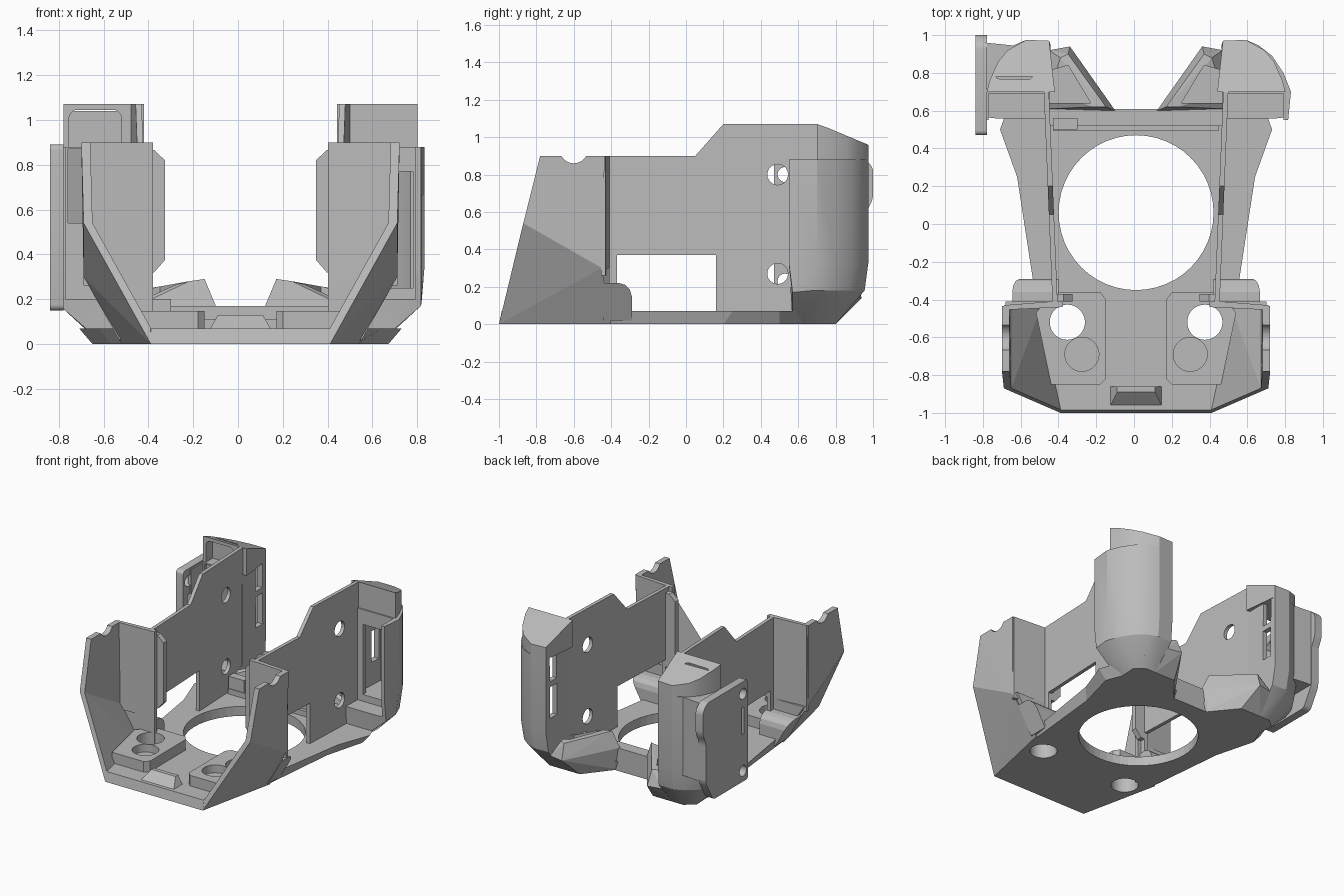
import bpy
import bmesh
import math

if "Cube" in bpy.data.objects:
    bpy.data.objects.remove(bpy.data.objects["Cube"], do_unlink=True)

grey = bpy.data.materials.new("plain grey")
grey.use_nodes = True
COLOUR = (0.5, 0.5, 0.5, 1)
grey.diffuse_color = COLOUR
grey.node_tree.nodes["Principled BSDF"].inputs["Base Color"].default_value = COLOUR

MIDDLE = .011  # plane of symmetry, off centre because of the one-sided fan mount


def finish(bm, name):
    bmesh.ops.translate(bm, verts=bm.verts, vec=(MIDDLE, 0, 0))
    bmesh.ops.recalc_face_normals(bm, faces=bm.faces)
    mesh = bpy.data.meshes.new(name)
    bm.to_mesh(mesh)
    bm.free()
    mesh.materials.append(grey)
    obj = bpy.data.objects.new(name, mesh)
    bpy.context.collection.objects.link(obj)
    return obj


def loft(name, lower, upper):
    """Solid between two matching rings of 3D points."""
    bm = bmesh.new()
    a = [bm.verts.new(p) for p in lower]
    b = [bm.verts.new(p) for p in upper]
    bm.faces.new(a)
    bm.faces.new(b)
    for i in range(len(a)):
        j = (i + 1) % len(a)
        bm.faces.new((a[i], a[j], b[j], b[i]))
    return finish(bm, name)


def prism(name, pts, z0, z1, s=1):
    return loft(name, [(x * s, y, z0) for x, y in pts], [(x * s, y, z1) for x, y in pts])


def hull(name, pts, s=1):
    bm = bmesh.new()
    for x, y, z in pts:
        bm.verts.new((x * s, y, z))
    res = bmesh.ops.convex_hull(bm, input=bm.verts)
    loose = set(res["geom_interior"] + res["geom_unused"])
    bmesh.ops.delete(bm, geom=[v for v in loose if isinstance(v, bmesh.types.BMVert)], context="VERTS")
    bmesh.ops.dissolve_limit(bm, angle_limit=0.01, verts=bm.verts, edges=bm.edges)
    return finish(bm, name)


def box(name, x, y, z, s=1):
    return prism(name, [(x[0], y[0]), (x[1], y[0]), (x[1], y[1]), (x[0], y[1])], z[0], z[1], s)


def rod(axis, a, b, r, lo, hi):
    """Round cutter along z (a, b = x, y) or along x (a, b = y, z)."""
    ring = [(a + r * math.cos(i * math.pi / 24), b + r * math.sin(i * math.pi / 24)) for i in range(48)]
    if axis == "z":
        return prism("cutter", ring, lo, hi)
    return loft("cutter", [(lo, u, v) for u, v in ring], [(hi, u, v) for u, v in ring])


def activate(obj):
    bpy.ops.object.select_all(action="DESELECT")
    bpy.context.view_layer.objects.active = obj
    obj.select_set(True)


def cut(obj, *cutters):
    for c in cutters:
        mod = obj.modifiers.new("cut", "BOOLEAN")
        mod.operation = "DIFFERENCE"
        mod.solver = "EXACT"
        mod.object = c
        activate(obj)
        bpy.ops.object.modifier_apply(modifier=mod.name)
        bpy.data.objects.remove(c, do_unlink=True)


def round_edges(obj, width, axis):
    """Round only the edges running along one axis."""
    bm = bmesh.new()
    bm.from_mesh(obj.data)
    edges = [e for e in bm.edges
             if abs((e.verts[0].co - e.verts[1].co).normalized()[axis]) > 0.95]
    bmesh.ops.bevel(bm, geom=edges, offset=width, segments=5, profile=0.5, affect="EDGES")
    bm.to_mesh(obj.data)
    bm.free()


def smooth(obj):
    activate(obj)
    bpy.ops.object.shade_smooth_by_angle(angle=math.radians(25))


def both(pts, z):
    return [(x, y, z) for x, y in pts] + [(-x, y, z) for x, y in reversed(pts)]


# Floor plate with the large round opening and two lamp holes
low = [(.4, -1), (.52, -.4), (.58, .2), (.66, .5), (.55, .78), (.45, .78), (.14, .61)]
top = [(.4, -.985), (.53, -.4), (.63, .25), (.72, .5), (.6, .84), (.45, .82), (.12, .61)]
base = loft("base_plate", both(low, 0), both(top, .07))
cut(base, rod("z", 0, .06, .41, -.1, .3),
    *[rod("z", x, -.52, .093, -.1, .3) for x in (.364, -.364)])

# Raised ridge behind the opening, with a step in front
box("rear_ridge", (-.46, .46), (.52, .61), (.05, .17))
box("rear_step", (-.44, .44), (.495, .53), (.05, .11))
box("rear_rib", (-.44, -.31), (.5, .56), (.07, .2))

# Sloped front lip
hull("front_lip", [(x * k, y, z) for k in (1, -1)
     for x, y, z in ((.14, -.97, .06), (.14, -.86, .06), (.1, -.89, .13), (.1, -.86, .13))])


def wall_x(y):
    return .415 + .041 * (y + .43)


for s, side in ((1, "left"), (-1, "right")):
    # Raised lamp block with a through hole and a blind recess
    block = prism(side + "_lamp_block", [(.16, -.82), (.19, -.85), (.45, -.85), (.53, -.47),
                  (.44, -.36), (.19, -.36), (.16, -.4)], .05, .148, s)
    cut(block, rod("z", .364 * s, -.52, .093, 0, .3), rod("z", .287 * s, -.69, .09, .09, .3))

    # Long thin side wall with window, screw holes and vent slits
    outline = [(-.43, 0), (-.43, .9), (.05, .9), (.2, 1.07), (.7, 1.07),
               (.97, .95), (.97, .33), (.95, .2), (.8, 0)]
    wall = loft(side + "_wall", [(s * wall_x(y), y, z) for y, z in outline],
                [(s * (wall_x(y) + .027), y, z) for y, z in outline])

    def slits():
        return [box("cutter", (.3, .53), (.845, .925), z, s) for z in ((.42, .65), (.69, .89))]

    cut(wall, box("cutter", (.3, .6), (-.37, .16), (.07, .37), s), *slits(),
        *[rod("x", .49, z, .055, .3 * s, .6 * s) for z in (.8, .27)])

    # Front-facing return of the wall and its inner tab
    prism(side + "_return_panel", [(.39, -.44), (.7, -.455), (.7, -.43), (.45, -.41), (.39, -.41)], .26, .9, s)
    hull(side + "_return_foot", [(x, y, z) for y in (-.44, -.41)
         for x, z in ((.39, 0), (.5, 0), (.69, .3), (.39, .3))], s)
    hull(side + "_inner_tab", [(x, y, z) for y in (-.41, -.37)
         for x, z in ((.42, .32), (.385, .32), (.337, .375), (.337, .82), (.385, .865), (.42, .865))], s)

    # Front fin: upright upper part with a notch, lower part folding in to the floor
    t = .04
    upper = [(.71, -.78, .9), (.71, -.435, .9), (.7, -.45, .3), (.7, -.87, .54)]
    lower = [(.7, -.87, .54), (.7, -.45, .3), (.53, -.4, 0), (.4, -1, 0)]
    fin = hull(side + "_fin_upper", upper + [(x - t, y, z) for x, y, z in upper], s)
    cut(fin, rod("x", -.6, .935, .075, .5 * s, .9 * s))
    hull(side + "_fin_lower", lower + [(x - t, y, z) for x, y, z in lower], s)

    # Clip block that carries the sloping fin face on to the foot of the wall
    clip = [(-.44, .02), (-.44, .22), (-.36, .22), (-.325, .21), (-.3, .185), (-.29, .15), (-.29, .02)]
    hull(side + "_clip", [p for y, z in clip for p in ((.41, y, z), (.53 + .57 * z, y, z))], s)

    # Hollow rear pod: a full-height front plate behind a forward outer wing
    plan = [(.46, .55), (.805, .55), (.82, .7), (.78, .8), (.72, .89), (.65, .945), (.58, .975), (.46, .97)]
    pod = hull(side + "_pod", [(x, y, z) for x, y in plan for z in (.33, .88)]
               + [(x * .985, y - .02, .18) for x, y in plan[2:]]
               + [(.46, .57, 0), (.61, .57, 0), (.805, .57, .17), (.62, .74, 0), (.55, .8, 0), (.46, .8, 0)], s)
    inside = [(.485, .73), (.77, .73), (.7, .86), (.64, .91), (.57, .945), (.485, .94)]
    mouth = (.25, .77) if s > 0 else (.54, .87)
    cut(pod, box("cutter", (.4, .78), (.5, .69), (.2, 1), s),
        prism("cutter", inside, .25, .87, s),
        box("cutter", (.53, .77), (.6, .75), mouth, s), *slits())
    smooth(pod)
    roof = [(.43, .7), (.79, .7), (.775, .76), (.73, .86), (.68, .92), (.58, .975), (.46, .97)]
    cap = hull(side + "_pod_cap", [(x, y, .87) for x, y in roof]
               + [(x, y, 1.07 - max(0, y - .71) * .42) for x, y in roof], s)
    if s < 0:
        pocket = box("cutter", (.53, .765), (.6, .78), (.8, 1.045), s)
        round_edges(pocket, .04, 1)
        cut(cap, pocket)
    smooth(cap)

    # Air duct beside the rear ridge
    duct = hull(side + "_air_duct", [(.13, .59, 0), (.3, .8, 0), (.47, .8, 0), (.47, .59, 0),
                (.11, .6, .17), (.35, .94, .14), (.46, .92, .14), (.16, .62, .29),
                (.23, .62, .28), (.36, .9, .25), (.4, .88, .25), (.46, .7, .22), (.46, .61, .17)], s)
    cut(duct, hull("cutter", [(x, y, z) for z in (.1, .4)
        for x, y in ((.24, .64), (.36, .84), (.5, .8), (.5, .64))], s))

# Fan mounting plate on the outside of one pod
shape = [(.47, .15), (.47, .89), (.95, .89), (1, .84), (1, .67), (.965, .6), (.965, .3), (.88, .15)]
mount = loft("fan_mount_plate", [(-.85, y, z) for y, z in shape], [(-.79, y, z) for y, z in shape])
round_edges(mount, .025, 0)
cut(mount, rod("x", .53, .8, .04, -1, -.7), rod("x", .53, .23, .04, -1, -.7),
    box("cutter", (-1, -.7), (.52, .55), (.5, .7)))
smooth(mount)
hull("fan_mount_web", [(x, y, z) for x, y in ((-.8, .7), (-.8, .96), (-.6, .94), (-.7, .75))
     for z in (.3, .88)])
